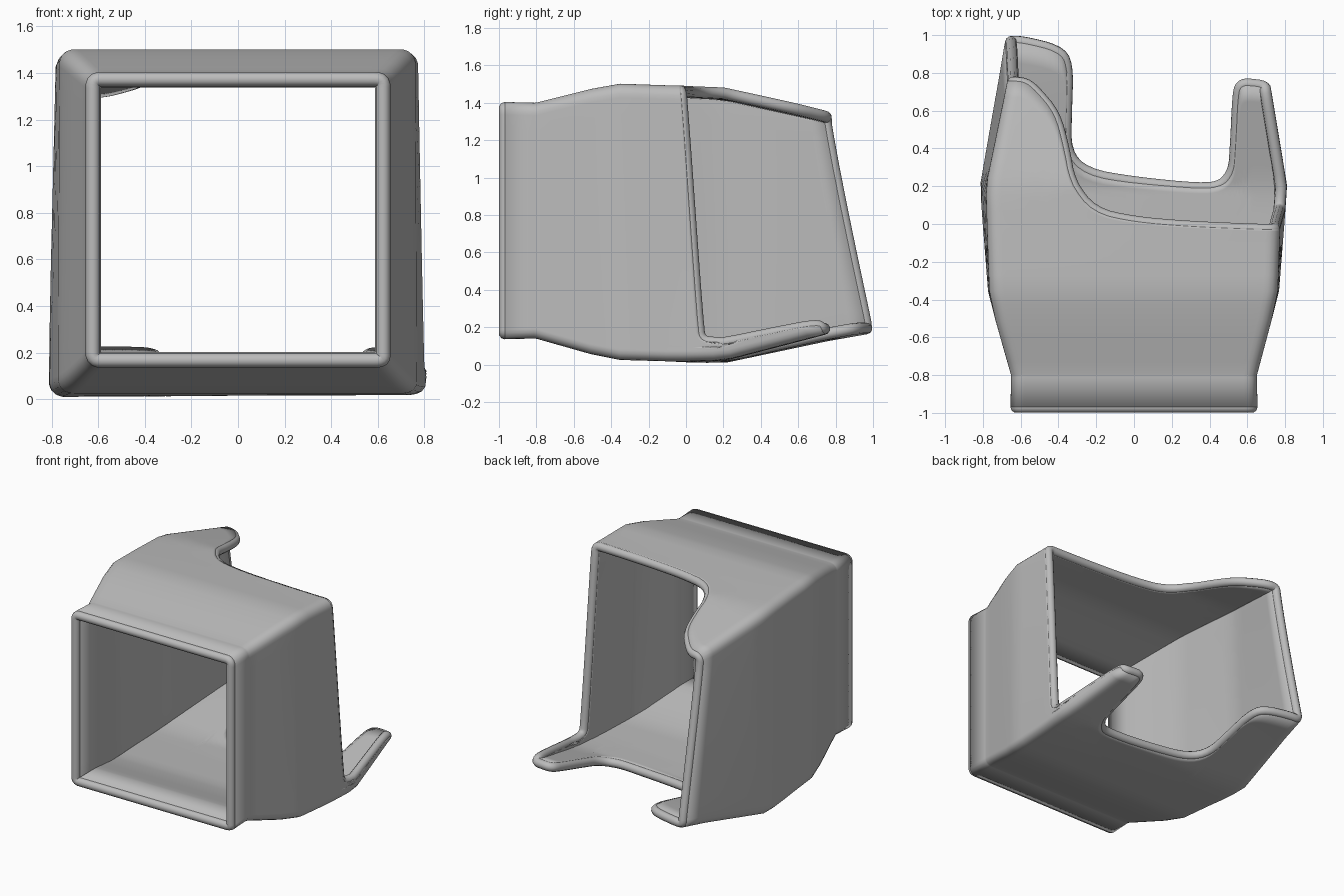
import bpy
import bmesh
from mathutils import Vector

if "Cube" in bpy.data.objects:
    bpy.data.objects.remove(bpy.data.objects["Cube"], do_unlink=True)

THICK = 0.062
HALF = THICK / 2

grey = bpy.data.materials.new("neutral grey")
grey.use_nodes = True
grey.diffuse_color = (0.5, 0.5, 0.5, 1)
grey.node_tree.nodes["Principled BSDF"].inputs["Base Color"].default_value = (0.5, 0.5, 0.5, 1)

# Outer size of the square tube along its length: y, left, right, bottom, top
SECTIONS = [
    (-1.0, -.655, .655, .135, 1.405),
    (-.8, -.65, .65, .14, 1.4),
    (-.5, -.735, .73, .055, 1.475),
    (-.35, -.77, .765, .025, 1.502),
    (0, -.79, .785, .015, 1.49),
    (.2, -.8, .795, .015, 1.485),
    (.75, -.695, .695, .145, 1.375),
    (1.0, -.65, .64, .195, 1.31),
]

# Rear edge of the shell: position across, position up, depth
REAR_EDGE = [
    # top panel, with its tab on the right-hand side
    (-1, .9, .75), (-1, 1, .75), (-.9, 1, .745), (-.8, 1, .7), (-.62, 1, .58),
    (-.52, 1, .4), (-.45, 1, .22), (-.29, 1, .06), (0, 1, .01), (.4, 1, -.015),
    (.9, 1, -.03), (1, 1, -.03), (1, .9, -.02),
    # short side wall, running into the lower tab
    (1, -.8, .065), (1, -.88, .08), (1, -.91, .13), (1, -.93, .5), (1, -.95, .7),
    (1, -1, .73), (.9, -1, .74),
    # bottom panel between its two tabs
    (.83, -1, .74), (.79, -1, .7), (.72, -1, .4), (.69, -1, .28), (.6, -1, .2),
    (.45, -1, .185), (0, -1, .22), (-.33, -1, .265), (-.48, -1, .38),
    (-.5, -1, .6), (-.52, -1, .85), (-.61, -1, .92), (-.9, -1, .965),
    (-1, -1, .965), (-1, -.9, .96),
]


def round_off(points, times):
    """Corner-cutting on a closed path."""
    pts = [Vector(p) for p in points]
    for _ in range(times):
        pairs = zip(pts, pts[1:] + pts[:1])
        pts = [a.lerp(b, t) for a, b in pairs for t in (.25, .75)]
    return pts


def section(y):
    for a, b in zip(SECTIONS, SECTIONS[1:]):
        if y <= b[0]:
            t = (y - a[0]) / (b[0] - a[0])
            return [p + (q - p) * t for p, q in zip(a, b)][1:]
    return SECTIONS[-1][1:]


def place(across, up, y):
    """Point on the middle of the wall, from normalised section coordinates."""
    left, right, low, high = section(y)
    left, right, low, high = left + HALF, right - HALF, low + HALF, high - HALF
    x = (left + right) / 2 + across * (right - left) / 2
    z = (low + high) / 2 + up * (high - low) / 2
    x *= 1 - .03 * max(0, y + .5) * up
    z += .025 * across * max(0, y + .1)
    return Vector((x, y, z))


def smooth(obj):
    bpy.ops.object.select_all(action='DESELECT')
    obj.select_set(True)
    bpy.context.view_layer.objects.active = obj
    bpy.ops.object.shade_smooth_by_angle(angle=.7)


# Shell: straight columns along the tube, each ending at the rear edge
edge = round_off(REAR_EDGE, 2)
front = -1 + HALF
rows = [front, -.81, -.79, -.72, -.6, -.5, -.42, -.35, -.27, -.1]
TAIL = 10
bm = bmesh.new()
grid = []
for p in edge:
    ys = rows + [rows[-1] + (p.z - rows[-1]) * k / TAIL for k in range(1, TAIL + 1)]
    grid.append([bm.verts.new(place(p.x, p.y, y)) for y in ys])
for a, b in zip(grid, grid[1:] + grid[:1]):
    for k in range(len(a) - 1):
        bm.faces.new((a[k], a[k + 1], b[k + 1], b[k]))
bmesh.ops.recalc_face_normals(bm, faces=bm.faces)
mesh = bpy.data.meshes.new("shell")
bm.to_mesh(mesh)
bm.free()
mesh.materials.append(grey)
shell = bpy.data.objects.new("shell", mesh)
bpy.context.collection.objects.link(shell)
wall = shell.modifiers.new("wall", 'SOLIDIFY')
wall.thickness = THICK
wall.offset = 0
smooth(shell)


# Rounded rims along the open edges
def rim(name, points):
    curve = bpy.data.curves.new(name, 'CURVE')
    curve.dimensions = '3D'
    curve.bevel_depth = HALF
    curve.bevel_resolution = 3
    spline = curve.splines.new('POLY')
    spline.points.add(len(points) - 1)
    for target, p in zip(spline.points, points):
        target.co = (*p, 1)
    spline.use_cyclic_u = True
    curve.materials.append(grey)
    obj = bpy.data.objects.new(name, curve)
    bpy.context.collection.objects.link(obj)
    bpy.ops.object.select_all(action='DESELECT')
    obj.select_set(True)
    bpy.context.view_layer.objects.active = obj
    bpy.ops.object.convert(target='MESH')
    smooth(bpy.context.object)


rim("rear_rim", [place(*p) for p in edge])
rim("front_rim", [place(p.x, p.y, front) for p in edge])
